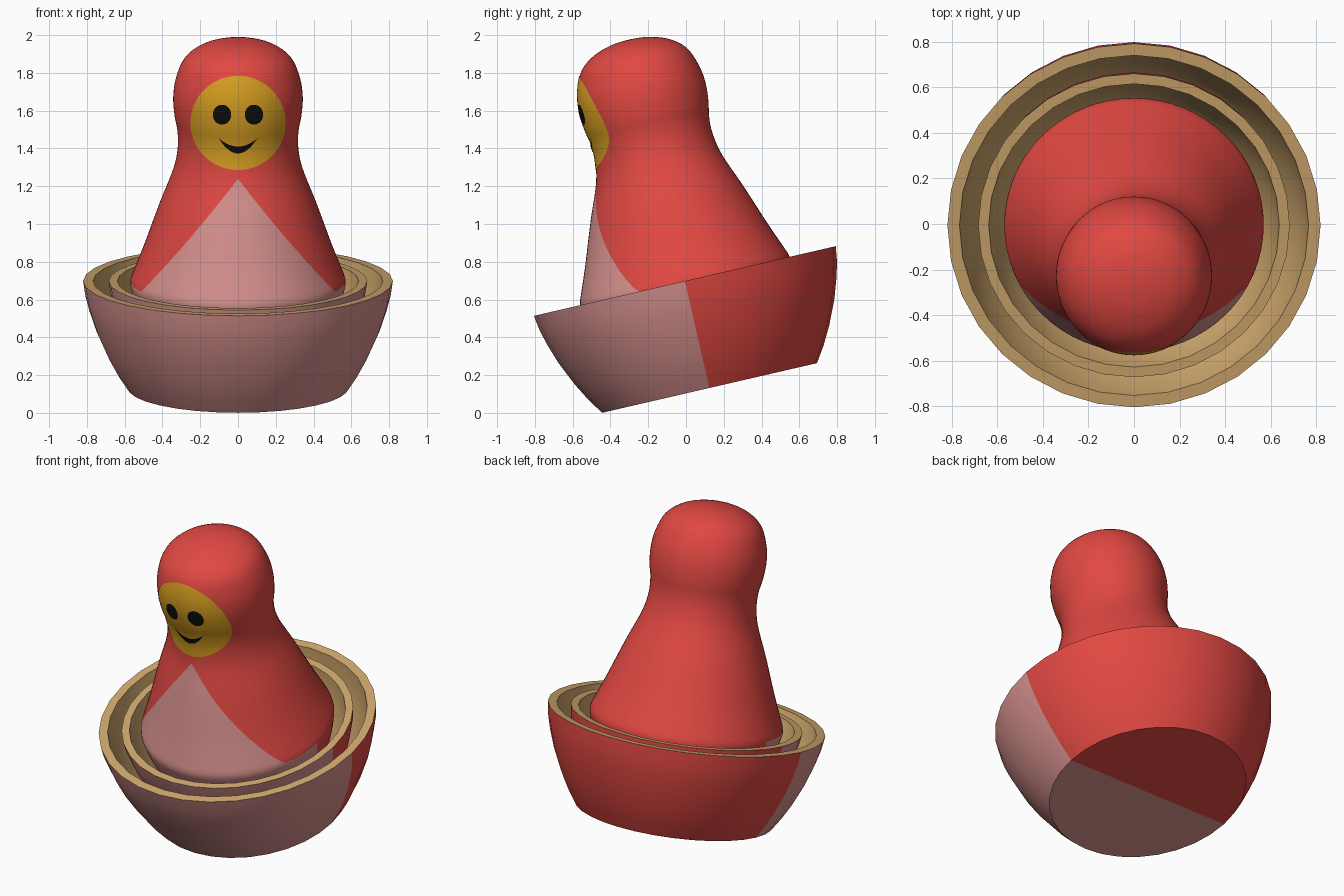
import bpy, bmesh, math
from mathutils import Matrix, Vector
from mathutils.bvhtree import BVHTree

if "Cube" in bpy.data.objects:
    bpy.data.objects.remove(bpy.data.objects["Cube"])


def material(name, rgb):
    m = bpy.data.materials.new(name)
    lin = [((c / 255 + 0.055) / 1.055) ** 2.4 for c in rgb]
    m.diffuse_color = (*lin, 1)
    m.use_nodes = True
    m.node_tree.nodes["Principled BSDF"].inputs["Base Color"].default_value = m.diffuse_color
    return m


RED = material("red paint", (225, 72, 66))
PINK = material("pink paint", (214, 145, 142))
WOOD = material("bare wood", (208, 168, 110))
GOLD = material("gold face", (218, 161, 34))
BLACK = material("black paint", (14, 14, 14))

# Everything shares one axis that leans toward the front
TILT = Matrix.Translation((0, 0.1245, 0.132)) @ Matrix.Rotation(math.radians(13), 4, 'X')
RIM = 0.581
BOWL = [(0.584, 0), (0.64, 0.085), (0.692, 0.18), (0.75, 0.31),
        (0.787, 0.42), (0.808, 0.50), (0.82, RIM)]


def scaled(pts, s):
    """Scale a profile about the centre of the rim plane."""
    return [(r * s, RIM - (RIM - t) * s) for r, t in pts]


def smooth_curve(p, steps=4):
    """Catmull-Rom through the profile points."""
    out = []
    for i in range(len(p) - 1):
        a, b, c, d = (Vector(p[max(0, min(len(p) - 1, i + k))]) for k in (-1, 0, 1, 2))
        for s in range(steps):
            t = s / steps
            v = 0.5 * (2 * b + (c - a) * t + (2 * a - 5 * b + 4 * c - d) * t ** 2
                       + (3 * b - a - 3 * c + d) * t ** 3)
            out.append((v.x, v.y))
    return out + [p[-1]]


def lathe(profile, segs):
    """Revolve (radius, height) points; returns bmesh and face -> profile span."""
    bm = bmesh.new()
    span = bm.faces.layers.int.new("span")
    rings = []
    for r, t in profile:
        if r < 1e-6:
            rings.append([bm.verts.new((0, 0, t))] * segs)
        else:
            rings.append([bm.verts.new((r * math.cos(a), r * math.sin(a), t))
                          for a in (2 * math.pi * i / segs for i in range(segs))])
    for k in range(len(rings) - 1):
        for i in range(segs):
            j = (i + 1) % segs
            quad = [rings[k][i], rings[k][j], rings[k + 1][j], rings[k + 1][i]]
            bm.faces.new(list(dict.fromkeys(quad)))[span] = k
    return bm, span


def finish(name, bm, mats, matrix=None):
    if matrix:
        bm.transform(matrix)
    me = bpy.data.meshes.new(name)
    bm.to_mesh(me)
    bm.free()
    for m in mats:
        me.materials.append(m)
    ob = bpy.data.objects.new(name, me)
    bpy.context.collection.objects.link(ob)
    bpy.ops.object.select_all(action='DESELECT')
    ob.select_set(True)
    bpy.context.view_layer.objects.active = ob
    bpy.ops.object.shade_smooth_by_angle(angle=math.radians(38))
    return ob


# Open lower halves: painted outside, bare wood rim and inside
def shell(name, s, wall):
    outer = scaled(BOWL, s)
    inner = [(r - wall, max(t, outer[0][1] + wall)) for r, t in reversed(outer)]
    inner = [p for i, p in enumerate(inner) if i == 0 or p[1] < inner[i - 1][1]]
    prof = [(0, outer[0][1])] + outer + inner + [(0, inner[-1][1])]
    bm, span = lathe(prof, 32)
    for f in bm.faces:
        if f[span] >= len(outer):
            f.material_index = 2
        else:
            f.material_index = 1 if f.calc_center_median().y < 0 else 0
    finish(name, bm, [RED, PINK, WOOD], TILT)


shell("outer_bowl", 1.0, 0.053)
shell("middle_bowl", 0.835, 0.046)

# Closed inner doll
body = scaled(BOWL, 0.695) + [
    (0.546, 0.65), (0.497, 0.775), (0.416, 0.999), (0.342, 1.19), (0.319, 1.31),
    (0.321, 1.40), (0.336, 1.48), (0.343, 1.58), (0.329, 1.68), (0.285, 1.785),
    (0.2, 1.852), (0.09, 1.886), (0, 1.893)]
bm, _ = lathe([(0, body[0][1])] + smooth_curve(body), 64)
APEX, SLOPE = 1.213, 1.23
# Cut the apron edges and the front/back seam into the surface
for co, no in (((0, 0, APEX), (SLOPE, 0, 1)), ((0, 0, APEX), (-SLOPE, 0, 1)),
               ((0, 0, RIM), (0, 0, 1)), ((0, 0, 0), (0, 1, 0))):
    bmesh.ops.bisect_plane(bm, geom=bm.verts[:] + bm.edges[:] + bm.faces[:],
                           dist=1e-5, plane_co=co, plane_no=no)
for f in bm.faces:
    c = f.calc_center_median()
    apron = c.z < RIM or c.z < APEX - SLOPE * abs(c.x)
    f.material_index = 1 if c.y < 0 and apron else 0
doll = finish("inner_doll", bm, [RED, PINK], TILT)

# Thin painted plates projected from the front onto the head
tree = BVHTree.FromPolygons([v.co[:] for v in doll.data.vertices],
                            [p.vertices[:] for p in doll.data.polygons])


def plate(name, fn, nu, nv, lift, mat):
    """fn(u, v) gives front-view (x, z) for u, v in 0..1."""
    bm = bmesh.new()
    grid = []
    for i in range(nu + 1):
        row = []
        for j in range(nv + 1):
            x, z = fn(i / nu, j / nv)
            hit, normal, _, _ = tree.ray_cast(Vector((x, -3, z)), Vector((0, 1, 0)))
            row.append(bm.verts.new(hit + normal * lift))
        grid.append(row)
    for i in range(nu):
        for j in range(nv):
            bm.faces.new((grid[i][j], grid[i + 1][j], grid[i + 1][j + 1], grid[i][j + 1]))
    bmesh.ops.remove_doubles(bm, verts=bm.verts[:], dist=1e-5)
    bmesh.ops.recalc_face_normals(bm, faces=bm.faces[:])
    if sum(f.normal.y for f in bm.faces) > 0:
        bmesh.ops.reverse_faces(bm, faces=bm.faces[:])
    finish(name, bm, [mat])


def ellipse(cx, cz, rx, rz):
    return lambda u, v: (cx + rx * v * math.cos(2 * math.pi * u),
                         cz + rz * v * math.sin(2 * math.pi * u))


def smile(u, v):
    k = 2 * u - 1
    low, high = 1.375 + 0.08 * k * k, 1.412 + 0.044 * k * k
    return 0.1 * k, low + (high - low) * v


plate("face", ellipse(0, 1.535, 0.25, 0.249), 64, 14, 0.003, GOLD)
for side, sx in (("left", -1), ("right", 1)):
    plate(side + "_eye", ellipse(sx * 0.083, 1.58, 0.048, 0.052), 32, 5, 0.006, BLACK)
plate("mouth", smile, 24, 3, 0.006, BLACK)
